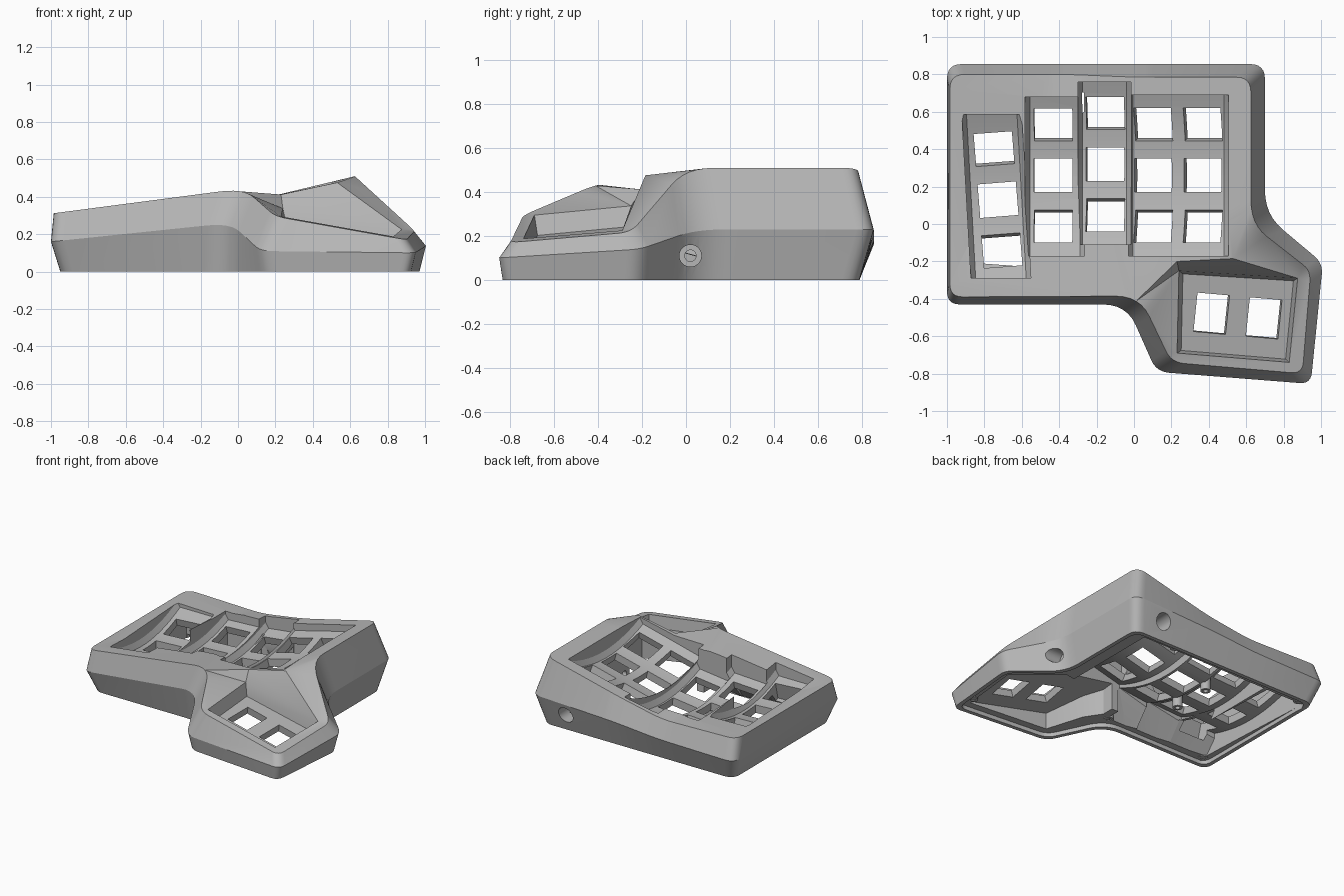
import bpy, bmesh, math
from mathutils import Vector, Matrix

cube = bpy.data.objects.get("Cube")
if cube:
    bpy.data.objects.remove(cube)

grey = bpy.data.materials.new("case grey")
grey.use_nodes = True
grey.diffuse_color = (0.47, 0.47, 0.47, 1)
grey.node_tree.nodes["Principled BSDF"].inputs["Base Color"].default_value = (0.47, 0.47, 0.47, 1)


def finish(bm, name):
    bmesh.ops.recalc_face_normals(bm, faces=bm.faces)
    mesh = bpy.data.meshes.new(name)
    bm.to_mesh(mesh)
    bm.free()
    mesh.materials.append(grey)
    ob = bpy.data.objects.new(name, mesh)
    bpy.context.collection.objects.link(ob)
    return ob


def cut(body, cutter):
    cutter.hide_render = True
    mod = body.modifiers.new("cut", "BOOLEAN")
    mod.operation, mod.solver, mod.object = "DIFFERENCE", "EXACT", cutter
    bpy.context.view_layer.objects.active = body
    bpy.ops.object.modifier_apply(modifier=mod.name)
    bpy.data.objects.remove(cutter)


def bridge(bm, low, high):
    for i in range(len(low)):
        j = (i + 1) % len(low)
        bm.faces.new((low[i], low[j], high[j], high[i]))


# Tilted rim plane of the thumb area
def thumb(x, y):
    return 0.17 - 0.17 * (x - 0.9) + 0.1 * (y + 0.8)


# Outline corners, counter-clockwise from the front right of the finger area
RADII = [0.07, 0.13, 0.07, 0.06, 0.06, 0.13, 0.08, 0.1, 0.1, 0.08]
STEPS = 7
HALF = STEPS // 2


def rounded(corners):
    loops = []
    for i, c in enumerate(corners):
        prev, nxt = corners[i - 1], corners[(i + 1) % len(corners)]
        a = c + (prev - c).normalized() * RADII[i]
        b = c + (nxt - c).normalized() * RADII[i]
        ts = [k / (STEPS - 1) for k in range(STEPS)]
        loops.append([a * (1 - t) ** 2 + c * 2 * t * (1 - t) + b * t * t for t in ts])
    return loops


def inset(corners, d, z):
    out = []
    for i, c in enumerate(corners):
        a = (c - corners[i - 1]).normalized()
        b = (corners[(i + 1) % len(corners)] - c).normalized()
        na, nb = Vector((-a.y, a.x, 0)), Vector((-b.y, b.x, 0))
        p = c + (na + nb) * d / (1 + na.dot(nb))
        out.append(Vector((p.x, p.y, z)))
    return out


bottom = [(-.95, -.37, 0), (-.05, -.37, 0), (.14, -.77, 0), (.92, -.84, 0), (.975, -.22, 0),
          (.65, .04, 0), (.65, .79, 0), (0, .79, 0), (-.36, .79, 0), (-.95, .79, 0)]
middle = [(-1, -.43, .16), (-.04, -.43, .26), (.12, -.79, .11), (.945, -.855, .1), (1.01, -.21, .14),
          (.7, .05, .23), (.7, .855, .23), (0, .855, .2), (-.36, .855, .17), (-1, .855, .16)]
upper = [(-.985, -.39, .312), (.03, -.385, .445), (.2, -.74, 0), (.9, -.8, 0), (.945, -.25, 0),
         (.625, 0, .51), (.625, .785, .51), (0, .785, .36), (-.36, .8, .297), (-.985, .8, .312)]
upper = [(x, y, z or thumb(x, y)) for x, y, z in upper]
bottom, middle, upper = ([Vector(p) for p in ring] for ring in (bottom, middle, upper))

# Outer body with the thumb recess
bm = bmesh.new()
rings = [[[bm.verts.new(p) for p in arc] for arc in rounded(r)] for r in (bottom, middle, upper)]
flat = [sum(r, []) for r in rings]
bm.faces.new(flat[0][::-1])
bridge(bm, flat[0], flat[1])
bridge(bm, flat[1], flat[2])
c = rings[2]
p1 = bm.verts.new((.23, -.2, .412))
p2 = bm.verts.new((.53, -.185, .476))
opening = [(.23, -.69), (.83, -.74), (.875, -.29), (.24, -.25)]
mid = Vector((.55, -.49))
q = [bm.verts.new((x, y, thumb(x, y))) for x, y in opening]
floor = []
for corner in opening:
    x, y = mid + (Vector(corner) - mid) * 0.93
    floor.append(bm.verts.new((x, y, thumb(x, y) - 0.09)))
bm.faces.new(c[0] + c[1][:HALF + 1] + c[8][HALF:] + c[9])
bm.faces.new([c[1][HALF], p1] + c[7][HALF:] + c[8][:HALF + 1])
bm.faces.new([p1, p2] + c[5][HALF:] + c[6] + c[7][:HALF + 1])
for i, inner in ((1, [q[0], q[3], p1]), (2, [q[1], q[0]]), (3, [q[2], q[1]]), (4, [p2, q[2]])):
    bm.faces.new(c[i][HALF:] + c[i + 1][:HALF + 1] + inner)
bm.faces.new((p1, q[3], q[2], p2))
bridge(bm, q, floor)
bm.faces.new(floor)
bmesh.ops.triangulate(bm, faces=[f for f in bm.faces if len(f.verts) > 4])
body = finish(bm, "keyboard_case")


def prism(name, base, top):
    bm = bmesh.new()
    low, high = ([bm.verts.new(p) for p in ring] for ring in (base, top))
    bm.faces.new(low)
    bm.faces.new(high)
    bridge(bm, low, high)
    return finish(bm, name)


# Shallow seat for the base plate
LEDGE = .03
cut(body, prism("seat_cutter", sum(rounded(inset(bottom, .03, -.1)), []),
                sum(rounded(inset(bottom, .03, LEDGE)), [])))

# Curved key columns: x range, y range, x and y centre, height, sideways slope, lean
COLUMNS = [(-.87, -.6, -.29, .585, -.73, .13, .185, 0, -.056),
           (-.557, -.29, -.17, .68, -.43, .26, .165, .05, 0),
           (-.275, -.04, -.11, .76, -.15, .32, .145, .12, 0),
           (-.005, .48, -.17, .69, .23, .26, .275, .25, 0)]


def plate(col, x, y):
    xc, yc, height, slope = col[4:8]
    return height + slope * (x - xc) + (y - yc) ** 2 / 2.1


# Solid along one column: curved floor, side walls flared up to a knee, front end spread
def strip(name, col, x0, x1, y0, y1, drop, end, flare, spread):
    bm = bmesh.new()
    last = None
    knee = math.copysign(.04, end)
    for k in range(15):
        y = y0 + (y1 - y0) * k / 14
        far = y - spread * (1 - k / 14)
        a, b = (x + col[8] * (y - col[5]) for x in (x0, x1))
        za, zb = (plate(col, x, y) - drop for x in (a, b))
        pts = [(a, y, za), (b, y, zb), (b + flare, y, zb + knee), (b + flare, far, end),
               (a - flare, far, end), (a - flare, y, za + knee)]
        row = [bm.verts.new(p) for p in pts]
        if last:
            bridge(bm, last, row)
        else:
            bm.faces.new(row)
        last = row
    bm.faces.new(last)
    bmesh.ops.triangulate(bm, faces=bm.faces)
    return finish(bm, name)


# Hollow underside, then the key wells above it
for i, col in enumerate(COLUMNS):
    cut(body, strip("underside_cutter", col, col[0] - .022, col[1] + .023,
                    -.18 - i * .003, .7 + i * .003, .06, -.1, 0, 0 if i == 3 else .2))
void = [(.12, -.4), (.21, -.69), (.84, -.75), (.89, -.28), (.58, -.03), (.04, -.12), (.04, -.28)]
cut(body, prism("thumb_underside_cutter", [(x, y, -.1) for x, y in void],
                [(x, y, thumb(x, y) - .145) for x, y in void]))
for col in COLUMNS:
    cut(body, strip("well_cutter", col, *col[:4], 0, 1, .025, 0))


# Square key holes
def key_hole(bm, pos, size, tilt):
    turn = [Matrix.Rotation(a, 4, ax) for a, ax in zip(tilt, "ZYX")]
    m = Matrix.Translation(pos) @ turn[0] @ turn[1] @ turn[2]
    bmesh.ops.create_cube(bm, size=1, matrix=m @ Matrix.Diagonal((*size, .2, 1)))


bm = bmesh.new()
for x, i in ((-.727, 0), (-.43, 1), (-.15, 2), (.11, 3), (.375, 3)):
    col = COLUMNS[i]
    for row in (-1, 0, 1):
        dy = row * .28
        px, py = x + dy * col[8] * 1.4, col[5] + dy
        key_hole(bm, (px, py, plate(col, px, py) - .03), (.205, .18),
                 (.08 if i == 0 else 0, -math.atan(col[7]), math.atan(dy / 1.05)))
for x, y in ((.41, -.475), (.69, -.5)):
    key_hole(bm, (x, y, thumb(x, y) - .12), (.175, .21), (-.09, .17, .1))
cut(body, finish(bm, "key_hole_cutter"))


# Round sockets in the back and left walls
def socket(pos, radius, length, turn):
    bm = bmesh.new()
    bmesh.ops.create_cone(bm, cap_ends=True, segments=32, radius1=radius, radius2=radius,
                          depth=length, matrix=Matrix.Translation(pos) @ turn)
    cut(body, finish(bm, "socket_cutter"))


sideways = Matrix.Rotation(math.pi / 2, 4, "Y")
socket((.43, .83, .13), .06, .3, Matrix.Rotation(math.pi / 2, 4, "X"))
socket((.72, .02, .11), .05, .16, sideways)
socket((.62, .02, .11), .026, .36, sideways)

# Screw bosses with blind holes, on the seat and under the key plates
bm = bmesh.new()
BOSSES = [(-.87, .72), (-.87, -.3), (.25, .735), (-.03, -.31), (.72, -.09), (.86, -.7),
          (-.29, .12), (-.29, .42)]
for x, y in BOSSES:
    height = .1 if y in (.12, .42) else .04
    new = bmesh.ops.create_cone(bm, cap_ends=True, segments=20, radius1=.035, radius2=.035,
                                depth=height,
                                matrix=Matrix.Translation((x, y, LEDGE - .005 + height / 2)))
    cap = min({f for v in new["verts"] for f in v.link_faces},
              key=lambda f: f.calc_center_median().z)
    bmesh.ops.inset_individual(bm, faces=[cap], thickness=.018)
    hole = bmesh.ops.extrude_discrete_faces(bm, faces=[cap])["faces"][0]
    bmesh.ops.translate(bm, vec=(0, 0, height * .8), verts=hole.verts)
bosses = finish(bm, "screw_bosses")

for ob in (body, bosses):
    bpy.ops.object.select_all(action="DESELECT")
    ob.select_set(True)
    bpy.context.view_layer.objects.active = ob
    bpy.ops.object.shade_smooth_by_angle(angle=math.radians(25))
